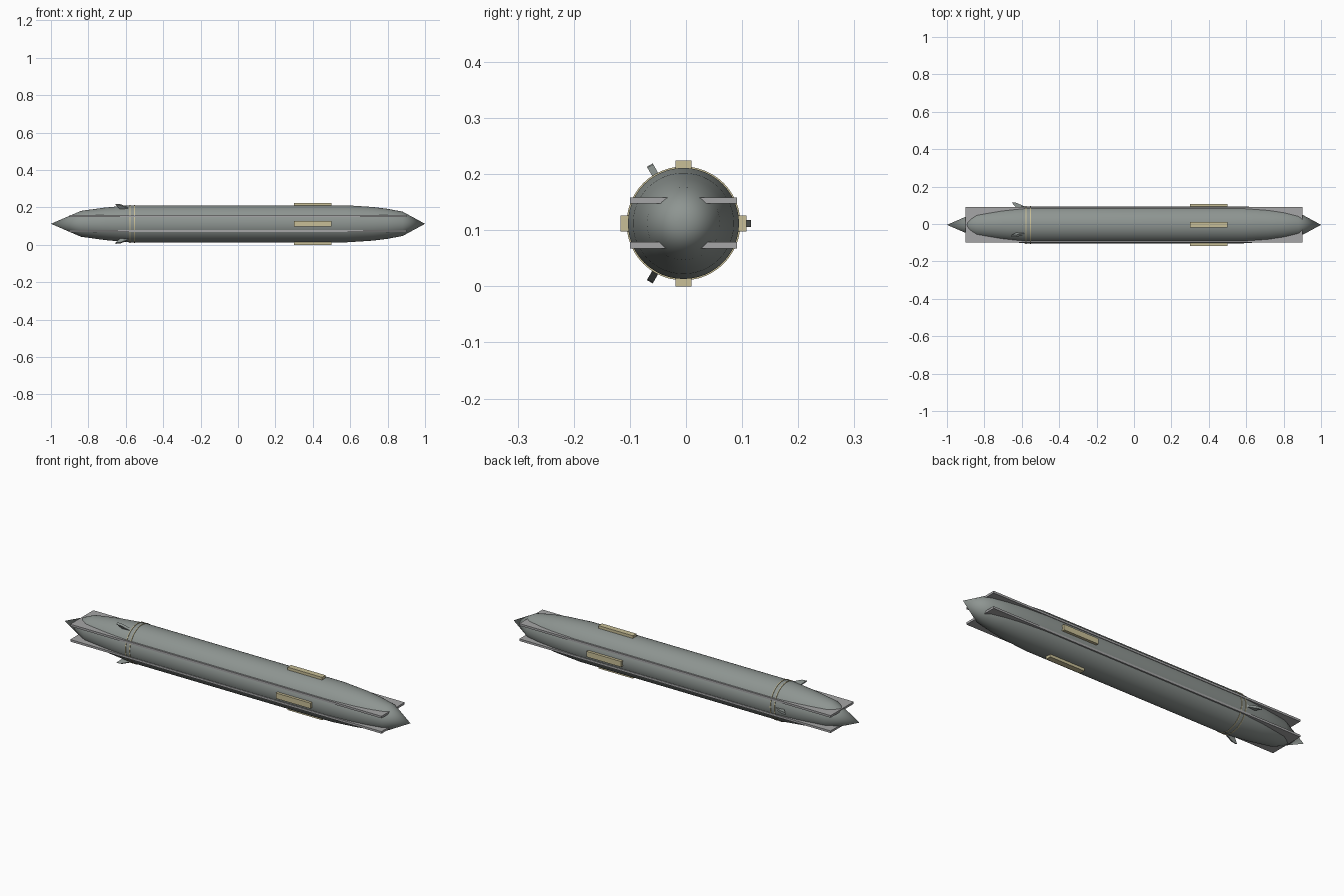
import bpy, bmesh, math
from mathutils import Matrix, Vector

if "Cube" in bpy.data.objects:
    bpy.data.objects.remove(bpy.data.objects["Cube"])

CY, CZ = -0.0045, 0.112          # hull axis runs along x
AXIS = Matrix.Translation((0, CY, CZ))


def material(name, rgb):
    m = bpy.data.materials.new(name)
    m.diffuse_color = (*rgb, 1)
    m.use_nodes = True
    m.node_tree.nodes["Principled BSDF"].inputs["Base Color"].default_value = m.diffuse_color
    return m


HULL = material("hull green grey", (0.27, 0.30, 0.285))
RAIL = material("rail light grey", (0.38, 0.38, 0.385))
TAN = material("panel tan", (0.58, 0.52, 0.31))


def finish(name, bm, mat, smooth=False):
    bmesh.ops.recalc_face_normals(bm, faces=bm.faces)
    mesh = bpy.data.meshes.new(name)
    bm.to_mesh(mesh)
    bm.free()
    mesh.materials.append(mat)
    ob = bpy.data.objects.new(name, mesh)
    bpy.context.collection.objects.link(ob)
    if smooth:
        bpy.ops.object.select_all(action='DESELECT')
        ob.select_set(True)
        bpy.context.view_layer.objects.active = ob
        bpy.ops.object.shade_smooth_by_angle(angle=math.radians(35))
    return ob


def lathe(name, profile, mat, closed=False):
    """Spin (x, radius) points about the hull axis."""
    bm = bmesh.new()
    vs = [bm.verts.new((x, 0, r)) for x, r in profile]
    pairs = list(zip(vs, vs[1:] + (vs[:1] if closed else [])))
    if not closed:
        pairs = pairs[:len(vs) - 1]
    edges = [bm.edges.new(p) for p in pairs]
    bmesh.ops.spin(bm, geom=vs + edges, axis=(1, 0, 0), cent=(0, 0, 0),
                   angle=math.tau, steps=48)
    bmesh.ops.remove_doubles(bm, verts=bm.verts, dist=1e-5)
    bm.transform(AXIS)
    return finish(name, bm, mat, True)


def box(name, centre, size, mat, turn=0.0):
    bm = bmesh.new()
    bmesh.ops.create_cube(bm, size=1)
    bm.transform(AXIS @ Matrix.Rotation(turn, 4, 'X')
                 @ Matrix.Translation(centre) @ Matrix.Diagonal((*size, 1)))
    return finish(name, bm, mat)


# Hull with a pointed cone at each end
lathe("hull", [(-1, 0), (-0.84, 0.069), (-0.71, 0.087), (-0.58, 0.099),
               (0.58, 0.099), (0.72, 0.090), (0.80, 0.080), (0.88, 0.065),
               (1, 0)], HULL)

# Pair of thin bands near the rear
for i, x in enumerate((-0.578, -0.554)):
    lathe(f"band_{i + 1}", [(x - 0.002, 0.096), (x - 0.002, 0.1015),
                            (x + 0.002, 0.1015), (x + 0.002, 0.096)], TAN, True)

# Long flat rails running through the hull
for name, z in (("upper_rail", 0.041), ("lower_rail", -0.039)):
    box(name, (0, 0, z), (1.8, 0.191, 0.011), RAIL)

# Four raised side panels
for i in range(4):
    box(f"side_panel_{i + 1}", (0.4, 0, 0.104), (0.2, 0.029, 0.016), TAN,
        i * math.pi / 2)

# Three small swept fins around the rear
for i in range(3):
    bm = bmesh.new()
    outline = [(-0.56, 0.088), (-0.63, 0.118), (-0.655, 0.120), (-0.625, 0.088)]
    face = bm.faces.new([bm.verts.new((x, r, -0.006)) for x, r in outline])
    out = bmesh.ops.extrude_face_region(bm, geom=[face])
    bmesh.ops.translate(bm, vec=Vector((0, 0, 0.012)),
                        verts=[v for v in out["geom"]
                               if isinstance(v, bmesh.types.BMVert)])
    bm.transform(AXIS @ Matrix.Rotation(i * math.tau / 3, 4, 'X'))
    finish(f"small_fin_{i + 1}", bm, HULL)
